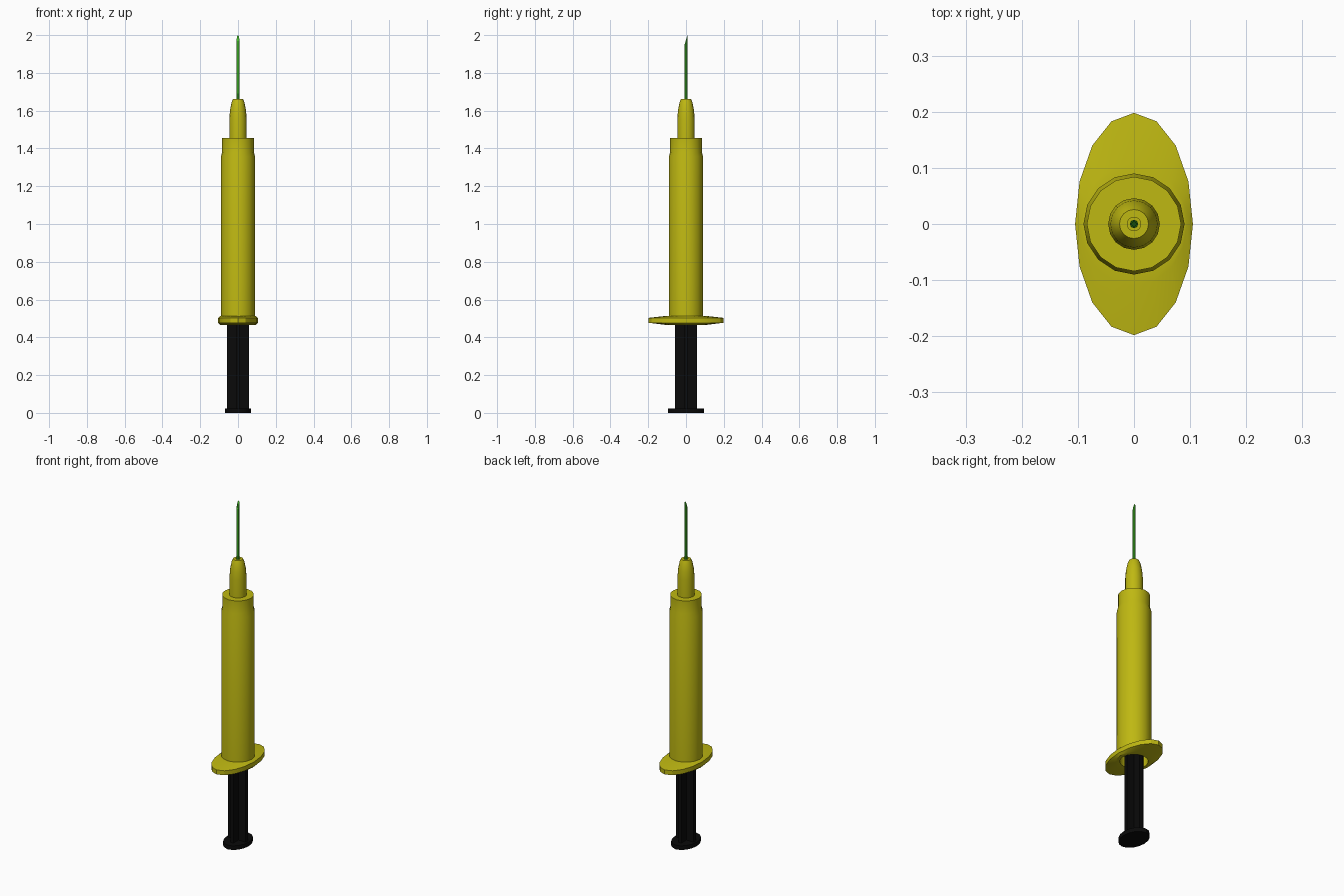
import bpy, bmesh
from math import sin, cos, pi, radians

default = bpy.data.objects.get("Cube")
if default:
    bpy.data.objects.remove(default, do_unlink=True)


def make_material(name, rgb):
    mat = bpy.data.materials.new(name)
    mat.use_nodes = True
    color = (*rgb, 1)
    mat.diffuse_color = color
    mat.node_tree.nodes["Principled BSDF"].inputs["Base Color"].default_value = color
    return mat


yellow = make_material("yellow plastic", (0.52, 0.48, 0.006))
black = make_material("black plastic", (0.003, 0.003, 0.003))
green = make_material("green metal", (0.06, 0.55, 0.02))


def finish(name, bm, mat, smooth=True):
    bmesh.ops.recalc_face_normals(bm, faces=bm.faces)
    mesh = bpy.data.meshes.new(name)
    bm.to_mesh(mesh)
    bm.free()
    mesh.materials.append(mat)
    obj = bpy.data.objects.new(name, mesh)
    bpy.context.collection.objects.link(obj)
    if smooth:
        bpy.ops.object.select_all(action='DESELECT')
        obj.select_set(True)
        bpy.context.view_layer.objects.active = obj
        bpy.ops.object.shade_smooth_by_angle(angle=radians(30))
    return obj


def loft(name, rings, mat, sides=16, slant=0):
    """Skin elliptical rings (rx, ry, z), capped at both ends; slant shears the last outer rings."""
    bm = bmesh.new()
    loops = []
    for rx, ry, z in rings:
        loops.append([bm.verts.new((rx * cos(2 * pi * i / sides),
                                    ry * sin(2 * pi * i / sides), z))
                      for i in range(sides)])
    for a, b in zip(loops, loops[1:]):
        for i in range(sides):
            j = (i + 1) % sides
            bm.faces.new((a[i], a[j], b[j], b[i]))
    bm.faces.new(loops[0])
    bm.faces.new(loops[-1])
    if slant:
        for loop in loops[1:]:
            for v in loop:
                v.co.z += slant * v.co.y
    return finish(name, bm, mat)


def round_rings(profile):
    return [(r, r, z) for r, z in profile]


# Hollow barrel: inner bore, finger flange, tube and shoulder
bore = round_rings([(0.074, 1.36), (0.074, 0.466)])
flange = [(0.094, 0.11, 0.466), (0.105, 0.198, 0.477),
          (0.105, 0.198, 0.503), (0.094, 0.11, 0.513)]
tube = round_rings([(0.09, 0.514), (0.09, 1.357), (0.084, 1.38), (0.084, 1.454)])
loft("barrel", bore + flange + tube, yellow)

# Needle hub with a small socket in its tip
loft("needle_hub", round_rings([(0.046, 1.45), (0.046, 1.556), (0.042, 1.605),
                                (0.034, 1.645), (0.026, 1.663),
                                (0.012, 1.663), (0.012, 1.63)]), yellow)

# Hollow needle with a slanted tip
loft("needle", round_rings([(0.0075, 1.6), (0.0075, 1.975),
                            (0.004, 1.975), (0.004, 1.93)]),
     green, sides=8, slant=3.3)

# Plunger: oval thumb plate, crossed ribs and seal
loft("thumb_plate", [(0.069, 0.095, 0), (0.069, 0.095, 0.024)], black)
for name, sx, sy in (("plunger_rib_wide", 0.114, 0.02), ("plunger_rib_deep", 0.02, 0.114)):
    bm = bmesh.new()
    bmesh.ops.create_cube(bm, size=1)
    for v in bm.verts:
        v.co = (v.co.x * sx, v.co.y * sy, 0.02 if v.co.z < 0 else 0.6)
    finish(name, bm, black, smooth=False)
loft("plunger_seal", round_rings([(0.073, 0.6), (0.073, 0.68), (0.02, 0.71)]), black)
